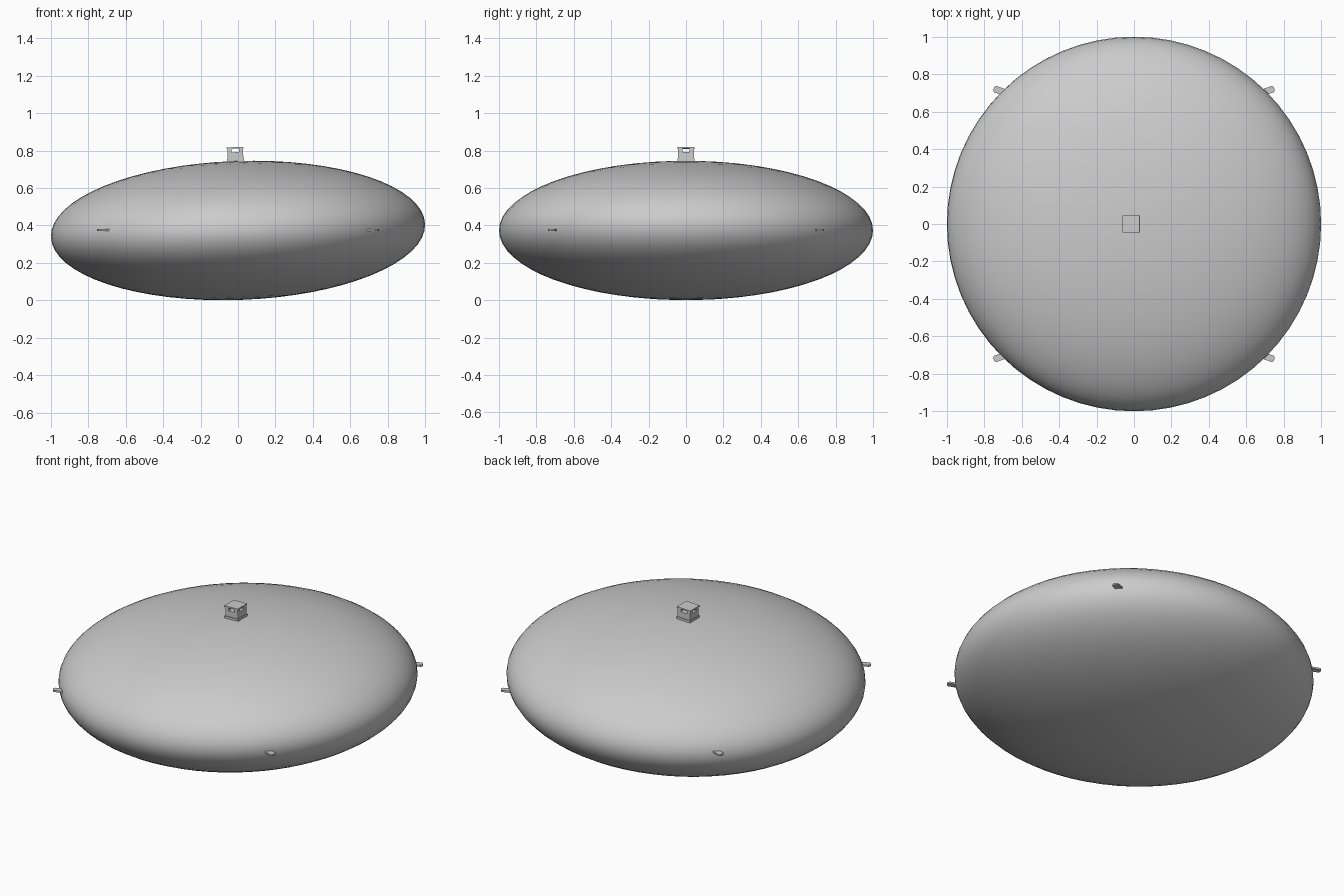
import bpy, bmesh, math
from mathutils import Matrix, Vector

cube = bpy.data.objects.get("Cube")
if cube:
    bpy.data.objects.remove(cube, do_unlink=True)

grey = bpy.data.materials.new("plain grey")
grey.use_nodes = True
grey.diffuse_color = (0.6, 0.6, 0.6, 1)
grey.node_tree.nodes["Principled BSDF"].inputs["Base Color"].default_value = (0.6, 0.6, 0.6, 1)

CENTRE = Vector((0, 0, 0.373))
TILT = Matrix.Translation(CENTRE) @ Matrix.Rotation(math.radians(-2), 4, 'Y')


def finish(name, bm, matrix):
    bm.transform(matrix)
    bmesh.ops.recalc_face_normals(bm, faces=bm.faces)
    mesh = bpy.data.meshes.new(name)
    bm.to_mesh(mesh)
    bm.free()
    mesh.materials.append(grey)
    obj = bpy.data.objects.new(name, mesh)
    bpy.context.collection.objects.link(obj)
    return obj


def add_box(bm, size, centre):
    m = Matrix.Translation(centre) @ Matrix.Diagonal((*size, 1))
    bmesh.ops.create_cube(bm, size=1, matrix=m)


# flattened, slightly tilted hull
bm = bmesh.new()
bmesh.ops.create_uvsphere(bm, u_segments=64, v_segments=32, radius=1)
for f in bm.faces:
    f.smooth = True
bm.transform(Matrix.Diagonal((1, 1, 0.371, 1)))
finish("hull", bm, TILT)

# hatch housing on top: flange, recessed walls and lid
bm = bmesh.new()
add_box(bm, (0.092, 0.092, 0.02), (0, 0, 0.373))
add_box(bm, (0.084, 0.084, 0.036), (0, 0, 0.40))
add_box(bm, (0.092, 0.092, 0.008), (0, 0, 0.441))
# corner posts leave a see-through slot in each side
for sx in (-1, 1):
    for sy in (-1, 1):
        add_box(bm, (0.022, 0.022, 0.021), (sx * 0.031, sy * 0.031, 0.4275))
finish("top_hatch", bm, TILT)

# four thin lugs around the rim, with chamfered tips
outline = [(-0.06, -0.018), (0.022, -0.018), (0.031, -0.009),
           (0.031, 0.009), (0.022, 0.018), (-0.06, 0.018)]
for sx, side in ((1, "left"), (-1, "right")):
    for sy, end in ((1, "back"), (-1, "front")):
        bm = bmesh.new()
        face = bm.faces.new([bm.verts.new((x, y, -0.005)) for x, y in outline])
        out = bmesh.ops.extrude_face_region(bm, geom=[face])
        verts = [v for v in out["geom"] if isinstance(v, bmesh.types.BMVert)]
        bmesh.ops.translate(bm, verts=verts, vec=(0, 0, 0.01))
        place = (Matrix.Translation((0, 0, 0.375)) @ Matrix.Diagonal((sx, sy, 1, 1))
                 @ Matrix.Translation((0.72, 0.713, 0)) @ Matrix.Rotation(math.radians(20), 4, 'Z'))
        finish(f"rim_lug_{end}_{side}", bm, place)
